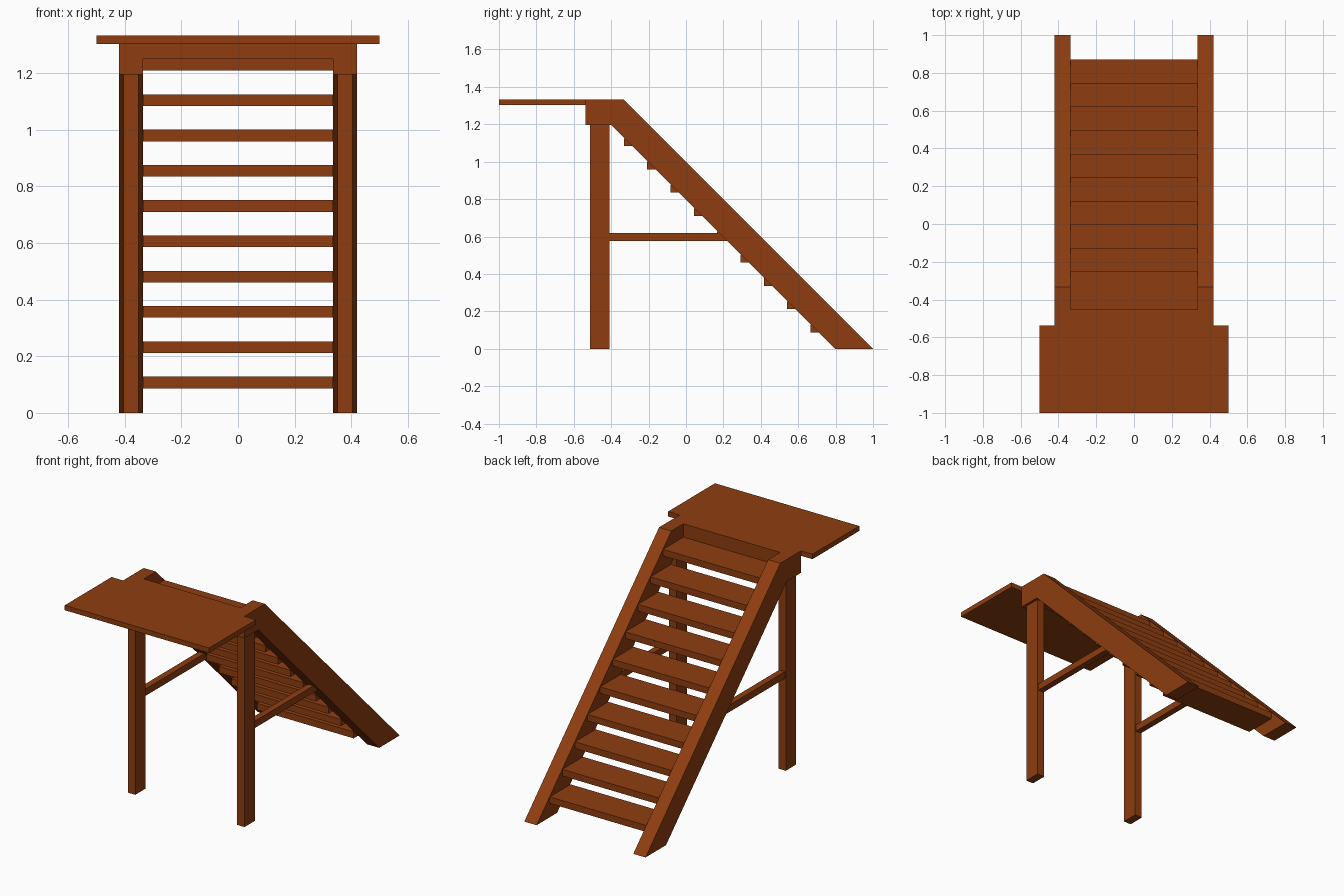
import bpy

if "Cube" in bpy.data.objects:
    bpy.data.objects.remove(bpy.data.objects["Cube"])

wood = bpy.data.materials.new("brown_wood")
wood.diffuse_color = (0.27, 0.047, 0.005, 1)
wood.use_nodes = True
wood.node_tree.nodes["Principled BSDF"].inputs["Base Color"].default_value = wood.diffuse_color


def prism(name, profile, x0, x1):
    """Extrude a (y, z) outline along x."""
    n = len(profile)
    verts = [(x, y, z) for x in (x0, x1) for y, z in profile]
    faces = [tuple(range(n))[::-1], tuple(range(n, 2 * n))]
    faces += [(i, (i + 1) % n, n + (i + 1) % n, n + i) for i in range(n)]
    mesh = bpy.data.meshes.new(name)
    mesh.from_pydata(verts, [], faces)
    mesh.materials.append(wood)
    obj = bpy.data.objects.new(name, mesh)
    bpy.context.collection.objects.link(obj)
    # Consistent outward normals
    import bmesh
    bm = bmesh.new()
    bm.from_mesh(mesh)
    bmesh.ops.recalc_face_normals(bm, faces=bm.faces)
    bm.to_mesh(mesh)
    bm.free()
    return obj


def box(name, x0, x1, y0, y1, z0, z1):
    return prism(name, [(y0, z0), (y1, z0), (y1, z1), (y0, z1)], x0, x1)


TOP = 1.333
IN, OUT = 0.335, 0.42

# Sloping side boards with a flat shoulder, posts and braces on both sides
stringer = [(1.0, 0), (0.797, 0), (-0.398, 1.195), (-0.537, 1.195),
            (-0.537, TOP), (-0.333, TOP)]
for side, s in (("left", -1), ("right", 1)):
    prism(f"stringer_{side}", stringer, s * IN, s * OUT)
    box(f"post_{side}", s * 0.352, s * 0.404, -0.513, -0.41, 0, 1.195)
    prism(f"brace_{side}", [(-0.41, 0.576), (0.235, 0.576), (0.19, 0.619), (-0.41, 0.619)],
          s * 0.358, s * 0.398)

# Ten open treads
for i in range(10):
    d = i * 0.1246
    box(f"tread_{i + 1}", -IN, IN, 0.665 - d, 0.87 - d, 0.087 + d, 0.128 + d)

# Header between the side boards, and the overhanging landing
box("header", -IN, IN, -0.537, -0.452, 1.249, TOP)
box("landing", -0.5, 0.5, -1.0, -0.537, 1.302, TOP)
